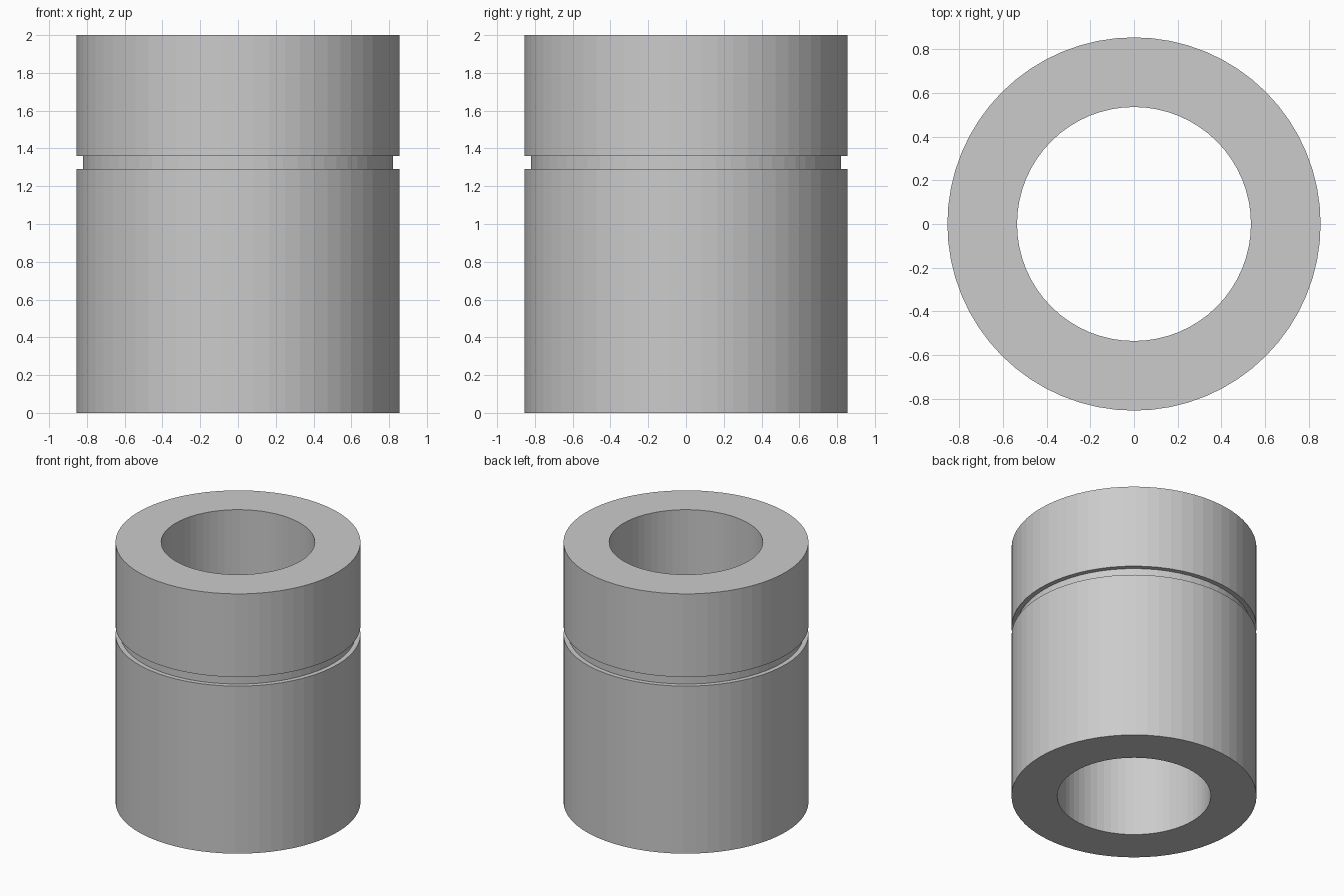
import bpy, bmesh
from math import cos, sin, tau

if "Cube" in bpy.data.objects:
    bpy.data.objects.remove(bpy.data.objects["Cube"])

SIDES = 64
R_OUT, R_GROOVE, R_BORE = 0.855, 0.82, 0.536
HEIGHT, GROOVE_LOW, GROOVE_HIGH = 2.0, 1.29, 1.36


def lathe(name, profile, sides):
    """Revolve a closed (radius, z) profile around the z axis."""
    bm = bmesh.new()
    rings = [[bm.verts.new((r * cos(tau * i / sides), r * sin(tau * i / sides), z))
              for r, z in profile] for i in range(sides)]
    n = len(profile)
    for i in range(sides):
        a, b = rings[i], rings[(i + 1) % sides]
        for j in range(n):
            k = (j + 1) % n
            bm.faces.new((a[j], b[j], b[k], a[k]))
    bmesh.ops.recalc_face_normals(bm, faces=bm.faces)
    mesh = bpy.data.meshes.new(name)
    bm.to_mesh(mesh)
    bm.free()
    obj = bpy.data.objects.new(name, mesh)
    bpy.context.collection.objects.link(obj)
    return obj


# Thick sleeve with a through bore and a shallow outer ring groove
lathe("grooved_sleeve", [
    (R_BORE, 0), (R_OUT, 0),
    (R_OUT, GROOVE_LOW), (R_GROOVE, GROOVE_LOW),
    (R_GROOVE, GROOVE_HIGH), (R_OUT, GROOVE_HIGH),
    (R_OUT, HEIGHT), (R_BORE, HEIGHT),
], SIDES)
